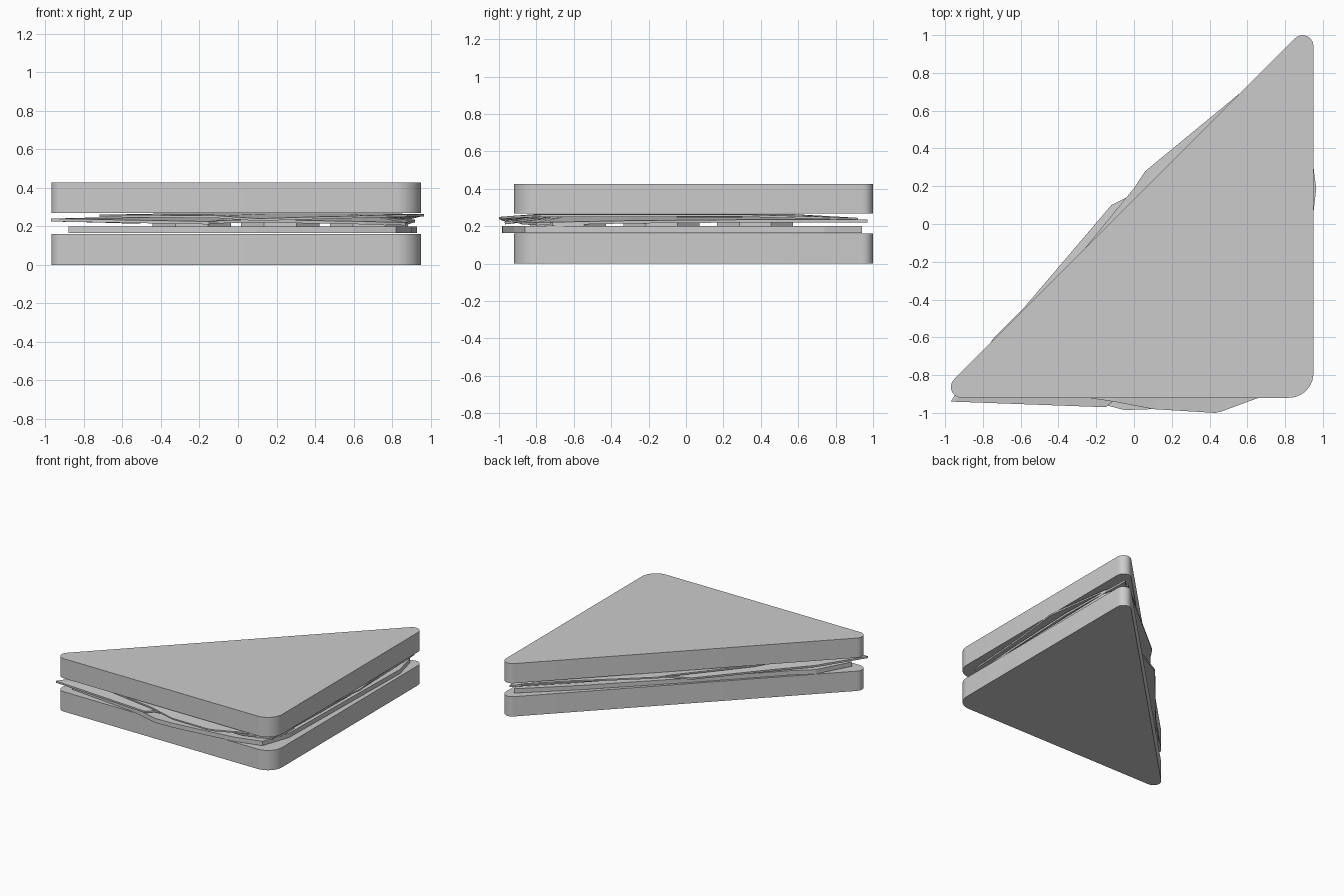
import bpy, bmesh, math
from mathutils import Vector

if "Cube" in bpy.data.objects:
    bpy.data.objects.remove(bpy.data.objects["Cube"])

grey = bpy.data.materials.new("plain grey")
grey.use_nodes = True
grey.diffuse_color = (0.6, 0.6, 0.6, 1)
grey.node_tree.nodes["Principled BSDF"].inputs["Base Color"].default_value = (0.6, 0.6, 0.6, 1)


def finish(name, bm, smooth=False):
    bmesh.ops.recalc_face_normals(bm, faces=bm.faces)
    mesh = bpy.data.meshes.new(name)
    bm.to_mesh(mesh)
    bm.free()
    mesh.materials.append(grey)
    obj = bpy.data.objects.new(name, mesh)
    bpy.context.collection.objects.link(obj)
    if smooth:
        bpy.ops.object.select_all(action="DESELECT")
        obj.select_set(True)
        bpy.context.view_layer.objects.active = obj
        bpy.ops.object.shade_smooth_by_angle(angle=math.radians(35))
    return obj


def slab(name, outline, bottom, top, smooth=False):
    """Extrude a flat outline between two heights."""
    bm = bmesh.new()
    face = bm.faces.new([bm.verts.new((x, y, bottom)) for x, y in outline])
    made = bmesh.ops.extrude_face_region(bm, geom=[face])["geom"]
    for v in made:
        if isinstance(v, bmesh.types.BMVert):
            v.co.z = top
    return finish(name, bm, smooth)


def rounded(corners, steps=10):
    """Outline with an arc at each (x, y, radius) corner, anticlockwise."""
    result = []
    for i, (x, y, r) in enumerate(corners):
        tip = Vector((x, y))
        before = (Vector(corners[i - 1][:2]) - tip).normalized()
        after = (Vector(corners[(i + 1) % len(corners)][:2]) - tip).normalized()
        half = before.angle(after) / 2
        centre = tip + (before + after).normalized() * r / math.sin(half)
        start = tip + before * r / math.tan(half) - centre
        turn = math.pi - 2 * half
        for k in range(steps + 1):
            a = turn * k / steps
            c, s = math.cos(a), math.sin(a)
            result.append((centre.x + start.x * c - start.y * s,
                           centre.y + start.x * s + start.y * c))
    return result


def leaf(name, rim, crown, thickness):
    """Crumpled sheet: an irregular rim rising to an inner ring."""
    bm = bmesh.new()
    middle = Vector((0.35, -0.3, crown))
    outer = [bm.verts.new(p) for p in rim]
    inner = []
    for p in rim:
        q = Vector(p).lerp(middle, 0.3)
        q.z = crown
        inner.append(bm.verts.new(q))
    for i in range(len(rim)):
        j = (i + 1) % len(rim)
        bm.faces.new((outer[i], outer[j], inner[j], inner[i]))
    bm.faces.new(inner)
    obj = finish(name, bm)
    mod = obj.modifiers.new("thickness", "SOLIDIFY")
    mod.thickness = thickness
    mod.offset = -1
    return obj


# Two triangular bread slices
bread = rounded([(-1.05, -0.92, 0.057), (0.95, -0.92, 0.13), (0.95, 1.08, 0.057)])
slab("bottom_bread", bread, 0, 0.16, True)
slab("top_bread", bread, 0.268, 0.427, True)

# Flat filling slice with an uneven edge
slab("filling_slice", [
    (-0.88, -0.86), (-0.3, -0.92), (-0.05, -0.985), (0.1, -0.98), (0.6, -0.92),
    (0.82, -0.86), (0.9, -0.63), (0.93, 0.74), (0.88, 0.94), (0.5, 0.6),
    (-0.1, 0.02), (-0.6, -0.48), (-0.74, -0.6)], 0.165, 0.2)

# Thin eight-sided slices in rows, resting on the filling
for row, y in enumerate((-0.63, -0.13, 0.37)):
    for col in range(3 - row):
        x = 0.68 - col * 0.46
        points = [(x + 0.22 * math.cos((k + 0.5) * math.pi / 4),
                   y + 0.22 * math.sin((k + 0.5) * math.pi / 4)) for k in range(8)]
        slab(f"round_slice_{row}_{col}", points, 0.2, 0.221)

# Two crumpled leaves
leaf("lower_leaf", [
    (-0.97, -0.94, 0.24), (-0.15, -0.97, 0.225), (-0.1, -0.93, 0.23),
    (0.1, -0.91, 0.235), (0.66, -0.88, 0.225), (0.87, -0.8, 0.22),
    (0.9, -0.3, 0.23), (0.92, 0.3, 0.235), (0.9, 0.97, 0.235),
    (0.57, 0.66, 0.235), (0.1, 0.21, 0.24), (-0.12, 0.1, 0.235),
    (-0.58, -0.44, 0.23), (-0.74, -0.6, 0.235)], 0.25, 0.015)
leaf("upper_leaf", [
    (-0.72, -0.85, 0.26), (-0.11, -0.94, 0.255), (0.1, -0.98, 0.24),
    (0.43, -1.0, 0.25), (0.47, -0.99, 0.25), (0.66, -0.92, 0.256),
    (0.88, -0.78, 0.262), (0.92, -0.2, 0.262), (0.965, 0.19, 0.264),
    (0.955, 0.26, 0.264), (0.9, 0.75, 0.25), (0.83, 0.92, 0.245),
    (0.57, 0.7, 0.255), (0.06, 0.28, 0.262), (0.0, 0.19, 0.262),
    (-0.4, -0.3, 0.258)], 0.266, 0.012)
